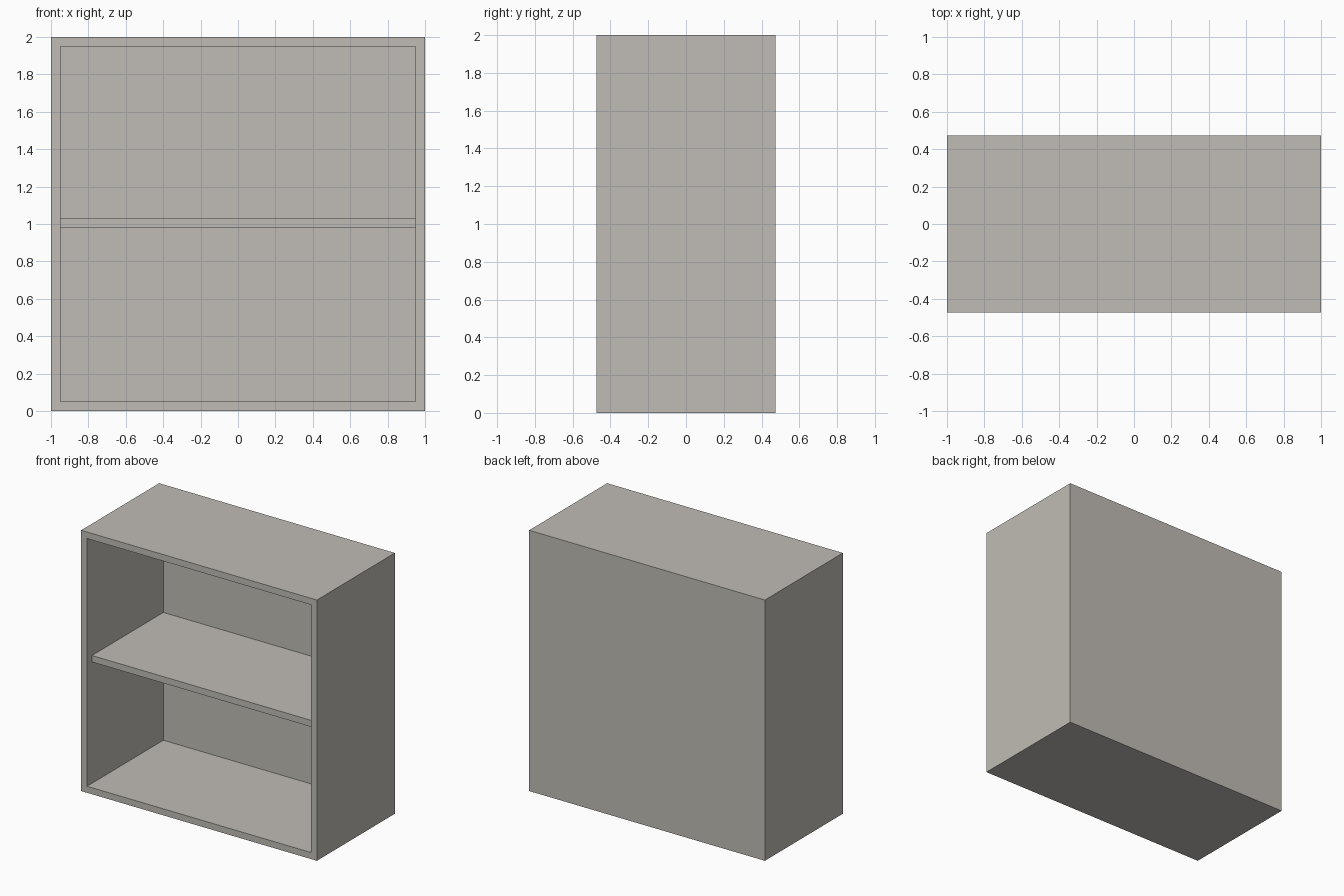
import bpy

if "Cube" in bpy.data.objects:
    bpy.data.objects.remove(bpy.data.objects["Cube"], do_unlink=True)

WIDTH, HEIGHT, DEPTH = 2.0, 2.0, 0.945
BOARD = 0.05          # board thickness
BACK = 0.02           # back panel thickness
SHELF_SETBACK = 0.06
INNER = WIDTH - 2 * BOARD

board_color = (0.53, 0.505, 0.465, 1.0)
mat = bpy.data.materials.new("warm_grey_board")
mat.use_nodes = True
mat.diffuse_color = board_color
mat.node_tree.nodes["Principled BSDF"].inputs["Base Color"].default_value = board_color


def board(name, size, center):
    """Add one flat rectangular board."""
    bpy.ops.mesh.primitive_cube_add(size=1, location=center)
    obj = bpy.context.object
    obj.name = name
    obj.scale = size
    bpy.ops.object.transform_apply(location=False, rotation=False, scale=True)
    obj.data.materials.append(mat)
    return obj


# Side panels run the full height
for name, side in (("left_side", 1), ("right_side", -1)):
    board(name, (BOARD, DEPTH, HEIGHT), (side * (WIDTH - BOARD) / 2, 0, HEIGHT / 2))

# Top and bottom sit between the sides
for name, z in (("bottom_panel", BOARD / 2), ("top_panel", HEIGHT - BOARD / 2)):
    board(name, (INNER, DEPTH, BOARD), (0, 0, z))

# Back panel set into the frame
board("back_panel", (INNER, BACK, HEIGHT - 2 * BOARD),
      (0, (DEPTH - BACK) / 2, HEIGHT / 2))

# Middle shelf, set back from the front and resting against the back panel
shelf_depth = DEPTH - BACK - SHELF_SETBACK
board("shelf", (INNER, shelf_depth, BOARD),
      (0, (SHELF_SETBACK - BACK) / 2, 1.005))
